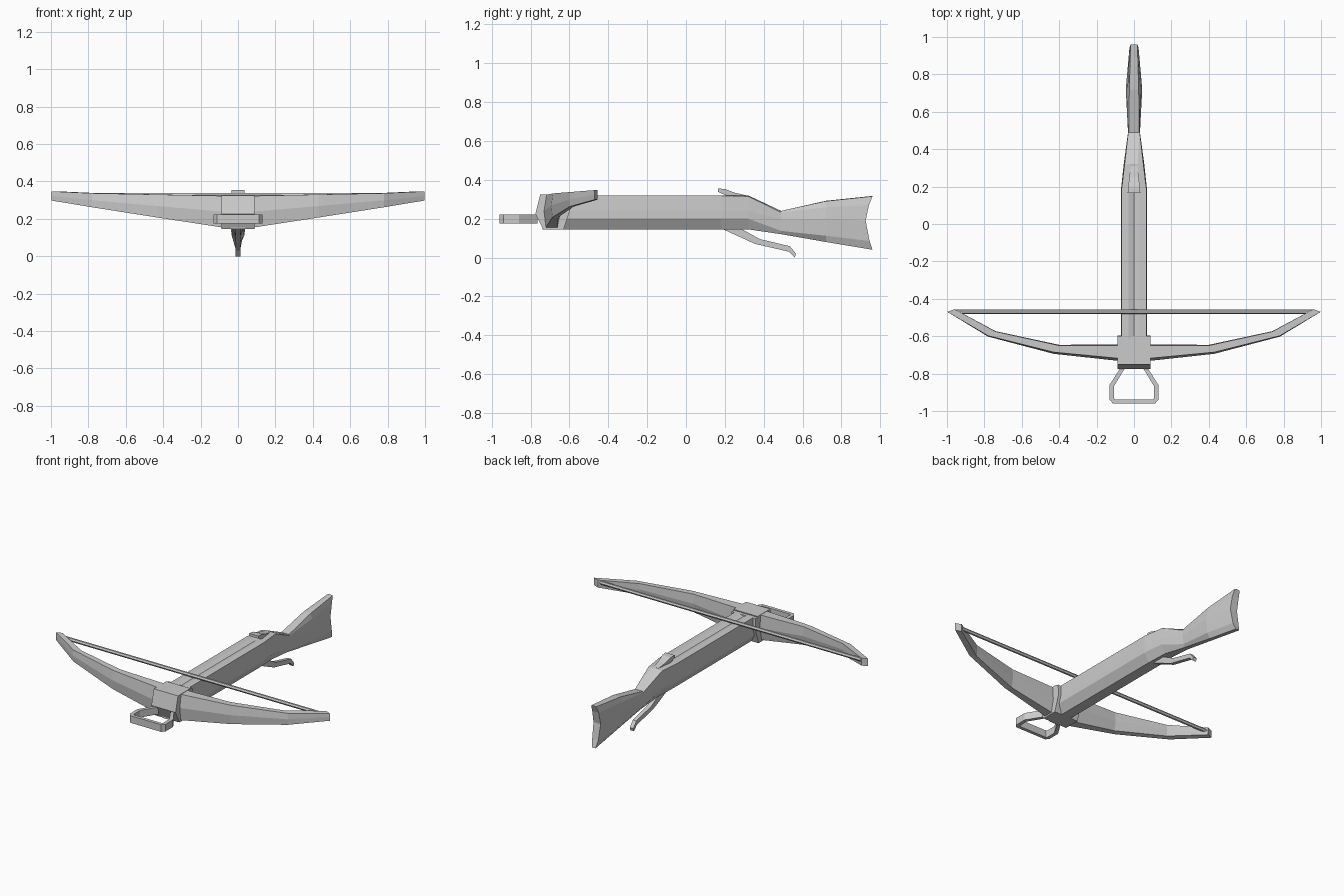
import bpy, bmesh

if "Cube" in bpy.data.objects:
    bpy.data.objects.remove(bpy.data.objects["Cube"])


def finish(name, bm, mirror=False):
    bmesh.ops.remove_doubles(bm, verts=bm.verts, dist=1e-5)
    bmesh.ops.recalc_face_normals(bm, faces=bm.faces)
    me = bpy.data.meshes.new(name)
    bm.to_mesh(me)
    bm.free()
    ob = bpy.data.objects.new(name, me)
    bpy.context.collection.objects.link(ob)
    if mirror:
        ob.modifiers.new("Mirror", 'MIRROR')
    return ob


def loft(name, rings, mirror=False, strip_caps=False):
    """Skin a list of closed rings of equal length."""
    bm = bmesh.new()
    vs = [[bm.verts.new(p) for p in r] for r in rings]
    n = len(vs[0])
    for a, b in zip(vs, vs[1:]):
        for i in range(n):
            j = (i + 1) % n
            bm.faces.new((a[i], a[j], b[j], b[i]))
    for r in (vs[0], vs[-1]):
        if strip_caps:      # left-right quads, for a curved end face
            for i in range(n // 2 - 1):
                bm.faces.new((r[i], r[i + 1], r[n - 2 - i], r[n - 1 - i]))
        else:
            bm.faces.new(r)
    return finish(name, bm, mirror)


def side_plate(name, profile, w):
    """Side profile (y, z) or (y, z, half width) across x."""
    return loft(name, [[(s * (p[2] if len(p) > 2 else w), p[0], p[1])
                        for p in profile] for s in (-1, 1)])


# Stock: half sections from bottom to top groove, (x, z) at each y
body = [(.035, .145), (.07, .2), (.07, .24), (.067, .318), (.03, .32), (0, .31)]
stations = [
    (-.74, body),
    (.18, body),
    (.32, [(.03, .145), (.055, .2), (.055, .24), (.05, .315), (.02, .32), (0, .32)]),
    (.49, [(.015, .12), (.028, .137), (.032, .195), (.031, .232), (.028, .24), (0, .24)]),
    (.72, [(.013, .08), (.034, .112), (.044, .2), (.035, .258), (.025, .29), (0, .292)]),
    (.96, [(.013, .04), (.022, .085), (.026, .19), (.024, .27), (.018, .315), (0, .317)]),
]
end_curve = [0, -.015, -.035, -.018, 0, 0]
rings = []
for y, sec in stations:
    half = [(x, y + (d if y > .9 else 0), z) for (x, z), d in zip(sec, end_curve)]
    rings.append(half + [(-x, yy, z) for x, yy, z in reversed(half)])
loft("stock", rings, strip_caps=True)

# Head block and the slanted strap behind the bow
side_plate("head_block", [(-.75, .325), (-.775, .225), (-.735, .145),
                          (-.66, .145), (-.64, .22), (-.62, .325)], .088)
side_plate("bow_strap", [(-.66, .145), (-.63, .145), (-.595, .25),
                         (-.6, .318), (-.64, .318)], .088)

# Bow limbs: x front, x back, y front, y back, bottom z, top z
limb = [(0, 0, -.73, -.65, .145, .322), (.09, .09, -.725, -.65, .155, .323),
        (.43, .40, -.69, -.65, .207, .33), (.78, .74, -.60, -.575, .262, .337),
        (.998, .96, -.47, -.455, .298, .347)]
rings = []
for k, (xf, xb, yf, yb, zb, zt) in enumerate(limb):
    t = 1 - k / 4
    zm = zb + (zt - zb) * .5
    rings.append([(xf, yf + .01 * t, zt), (xf, yf - .008 * t, zm), (xf, yf + .005 * t, zb),
                  (xb, yb - .015 * t, zb), (xb, yb + .008 * t, zm), (xb, yb, zt)])
loft("bow_limbs", rings, mirror=True)

# String
r = .012
loft("bow_string", [[(x, -.47 + r * a, .328 + r * b) for a, b in
                     ((1, 0), (.5, .87), (-.5, .87), (-1, 0), (-.5, -.87), (.5, -.87))]
                    for x in (-.955, .955)])

# Foot stirrup: bent flat bar, outer and inner outline
outer = [(.07, -.765), (.13, -.86), (.13, -.94), (.113, -.96)]
inner = [(.045, -.765), (.107, -.867), (.107, -.93), (.103, -.938)]
outer += [(-x, y) for x, y in reversed(outer)]
inner += [(-x, y) for x, y in reversed(inner)]
loft("stirrup", [[(o[0], o[1], .175), (o[0], o[1], .222),
                  (i[0], i[1], .222), (i[0], i[1], .175)] for o, i in zip(outer, inner)])


# Thin bars following a side path: (y, top z, bottom y, bottom z, half width)
def bar(name, path):
    loft(name, [[(-w, yt, zt), (w, yt, zt), (w, yb, zb), (-w, yb, zb)]
                for yt, zt, yb, zb, w in path])


bar("trigger_lever", [(.28, .15, .18, .15, .013), (.38, .095, .355, .07, .013),
                      (.535, .058, .53, .03, .013), (.566, .02, .56, 0, .013)])
bar("string_catch", [(.165, .355, .165, .338, .034), (.20, .353, .20, .322, .031),
                     (.25, .334, .25, .31, .025), (.31, .32, .31, .305, .018)])
